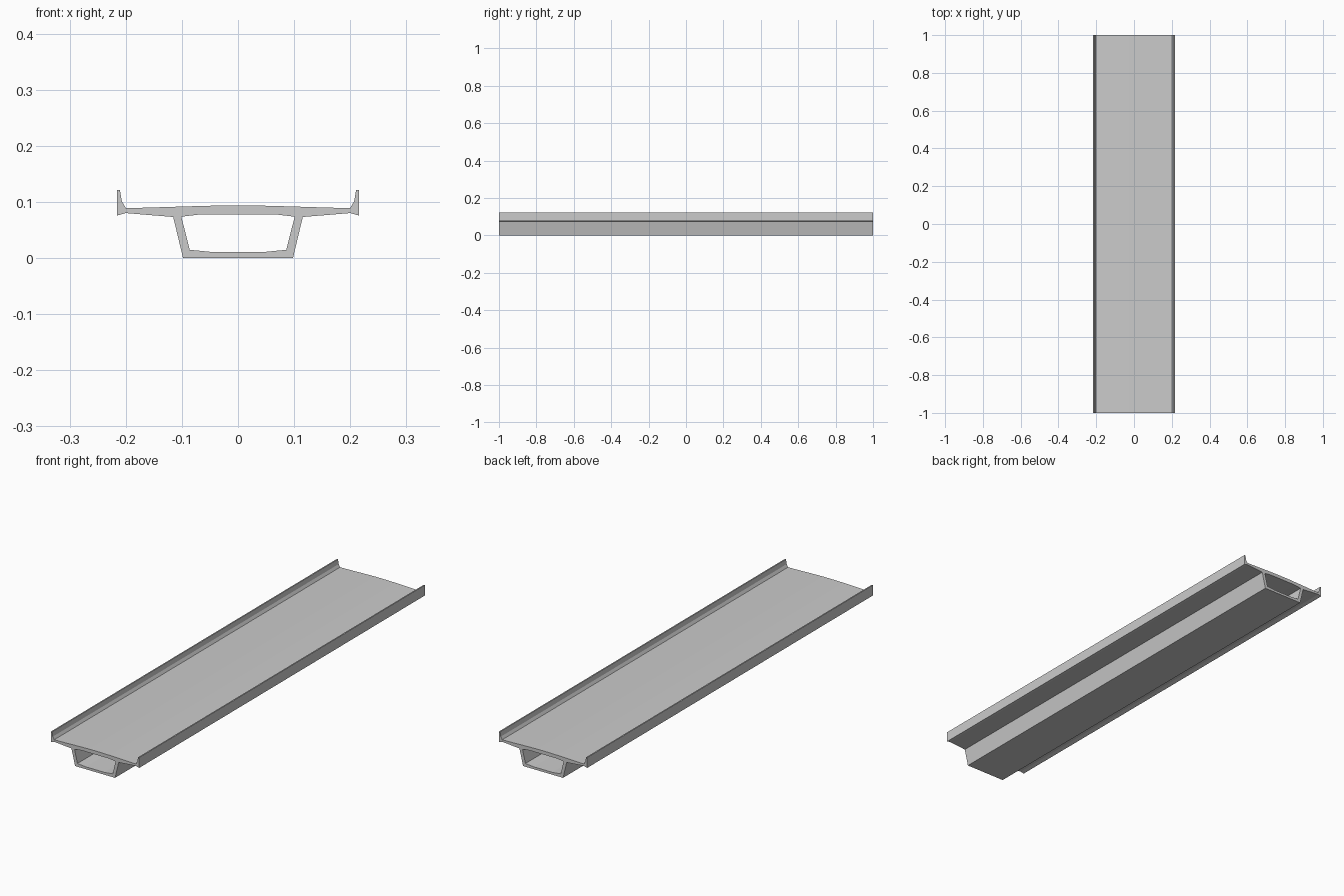
import bpy
import math

if "Cube" in bpy.data.objects:
    bpy.data.objects.remove(bpy.data.objects["Cube"])

# Half cross-sections (x, z), running from the centre line round to the centre line
OUTER = [(0.098, 0.0), (0.1155, 0.073), (0.2, 0.08), (0.216, 0.0755),
         (0.216, 0.1215), (0.2105, 0.1215), (0.207, 0.101), (0.2, 0.089),
         (0.168, 0.0895), (0.07, 0.0925), (0.03, 0.0935)]
INNER = [(0.045, 0.0105), (0.086, 0.0145), (0.101, 0.0735), (0.068, 0.0775)]


def add_loop(curve, half):
    """Mirror a half section and add it as a closed outline."""
    pts = half + [(-x, z) for x, z in reversed(half)]
    spline = curve.splines.new('POLY')
    spline.points.add(len(pts) - 1)
    for p, (x, z) in zip(spline.points, pts):
        p.co = (x, z, 0, 1)
    spline.use_cyclic_u = True


# Hollow box girder with cantilevered deck and edge parapets
section = bpy.data.curves.new("bridge_girder", 'CURVE')
section.dimensions = '2D'
section.fill_mode = 'BOTH'
section.extrude = 1.0
add_loop(section, OUTER)
add_loop(section, INNER)

girder = bpy.data.objects.new("bridge_girder", section)
bpy.context.collection.objects.link(girder)
girder.rotation_euler = (math.radians(90), 0, 0)

# Turn the extruded section into a clean flat-shaded mesh
bpy.context.view_layer.objects.active = girder
girder.select_set(True)
bpy.ops.object.convert(target='MESH')
bpy.ops.object.transform_apply(location=False, rotation=True, scale=False)
bpy.ops.object.mode_set(mode='EDIT')
bpy.ops.mesh.select_all(action='SELECT')
bpy.ops.mesh.remove_doubles(threshold=0.0001)
bpy.ops.mesh.normals_make_consistent(inside=False)
bpy.ops.object.mode_set(mode='OBJECT')
bpy.ops.object.shade_flat()
